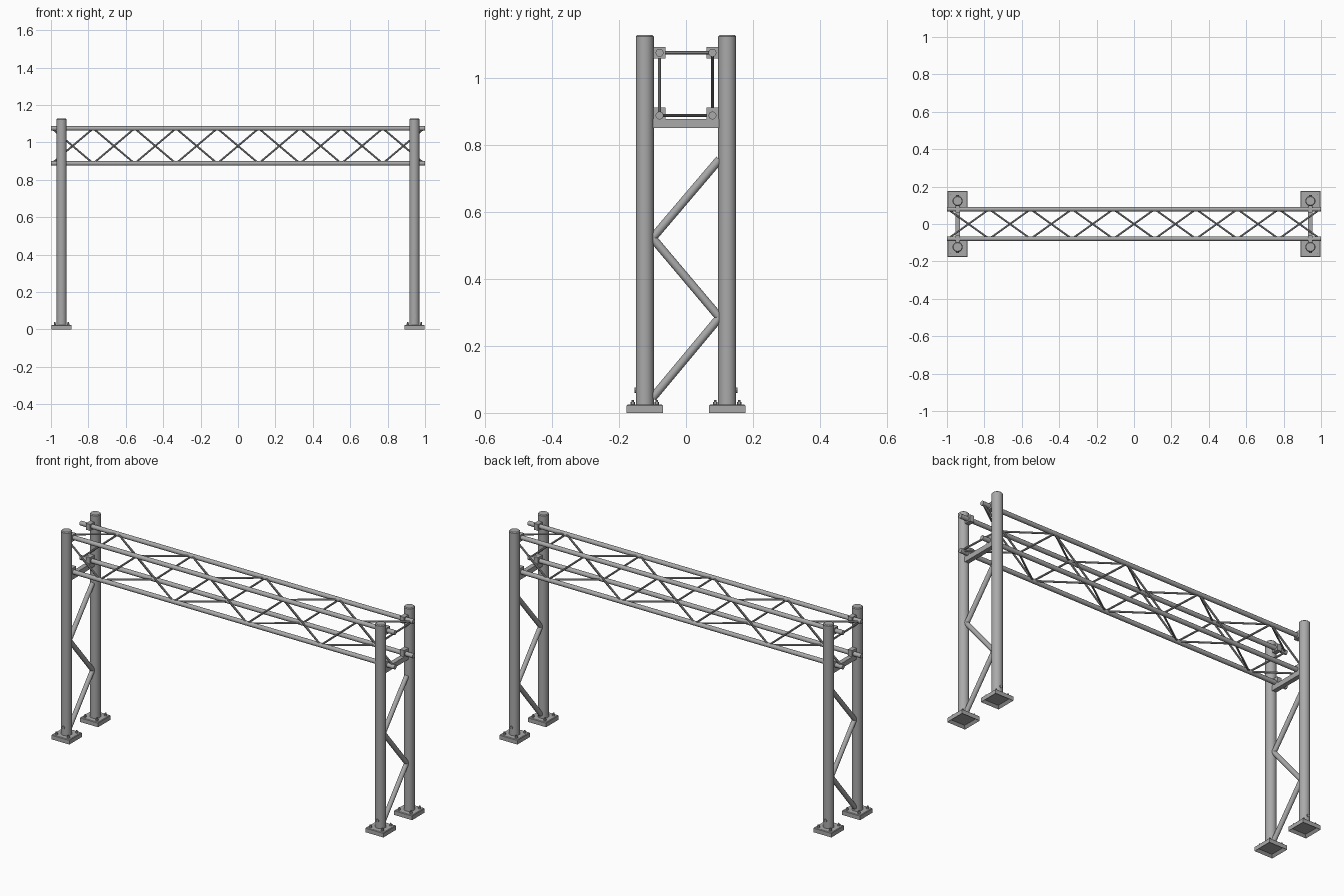
import bpy, bmesh, math
from mathutils import Vector

cube = bpy.data.objects.get("Cube")
if cube:
    bpy.data.objects.remove(cube, do_unlink=True)


def material(name, value):
    mat = bpy.data.materials.new(name)
    mat.use_nodes = True
    colour = (value, value, value, 1)
    mat.diffuse_color = colour
    bsdf = mat.node_tree.nodes["Principled BSDF"]
    bsdf.inputs["Base Color"].default_value = colour
    bsdf.inputs["Roughness"].default_value = 0.6
    return mat


steel = material("galvanised grey", 0.4)


def finish(bm, name, smooth=True):
    bmesh.ops.recalc_face_normals(bm, faces=bm.faces)
    mesh = bpy.data.meshes.new(name)
    bm.to_mesh(mesh)
    bm.free()
    mesh.materials.append(steel)
    obj = bpy.data.objects.new(name, mesh)
    bpy.context.collection.objects.link(obj)
    if smooth:
        bpy.ops.object.select_all(action="DESELECT")
        obj.select_set(True)
        bpy.context.view_layer.objects.active = obj
        bpy.ops.object.shade_smooth_by_angle(angle=math.radians(40))
    return obj


def add_tube(bm, start, end, radius, sides=12):
    a, b = Vector(start), Vector(end)
    axis = b - a
    made = bmesh.ops.create_cone(bm, cap_ends=True, segments=sides, radius1=radius,
                                 radius2=radius, depth=axis.length)["verts"]
    bmesh.ops.rotate(bm, verts=made, matrix=axis.to_track_quat("Z", "Y").to_matrix())
    bmesh.ops.translate(bm, verts=made, vec=(a + b) / 2)
    return made


def add_box(bm, centre, size):
    made = bmesh.ops.create_cube(bm, size=1)["verts"]
    bmesh.ops.scale(bm, verts=made, vec=size)
    bmesh.ops.translate(bm, verts=made, vec=centre)
    return made


POST_X, POST_Y, POST_R, POST_TOP = 0.943, 0.123, 0.027, 1.128
CHORD_Y, CHORD_LOW, CHORD_HIGH = 0.079, 0.888, 1.075
BASE_TOP = 0.025

for sx, x_name in ((1, "left"), (-1, "right")):
    x = sx * POST_X
    for sy, y_name in ((-1, "front"), (1, "back")):
        y = sy * POST_Y
        tag = f"{y_name}_{x_name}"

        # Post with a softened top rim
        bm = bmesh.new()
        add_tube(bm, (x, y, BASE_TOP), (x, y, POST_TOP), POST_R, 24)
        rim = [e for e in bm.edges if all(v.co.z > 1 for v in e.verts)]
        bmesh.ops.bevel(bm, geom=rim, offset=0.004, segments=1, affect="EDGES")
        finish(bm, f"post_{tag}")

        # Base plate with a recessed underside
        bm = bmesh.new()
        add_box(bm, (x, y, BASE_TOP / 2), (0.108, 0.108, BASE_TOP))
        rim = [e for e in bm.edges if all(v.co.z > 0.02 for v in e.verts)]
        bmesh.ops.bevel(bm, geom=rim, offset=0.003, segments=1, affect="EDGES")
        under = min(bm.faces, key=lambda f: f.calc_center_median().z)
        bmesh.ops.inset_individual(bm, faces=[under], thickness=0.018)
        bmesh.ops.translate(bm, verts=under.verts, vec=(0, 0, 0.012))
        finish(bm, f"base_plate_{tag}", smooth=False)

        # Anchor bolts and the earthing stud
        bm = bmesh.new()
        for dx in (-0.036, 0.036):
            for dy in (-0.036, 0.036):
                add_tube(bm, (x + dx, y + dy, BASE_TOP), (x + dx, y + dy, 0.033), 0.007, 6)
                add_tube(bm, (x + dx, y + dy, BASE_TOP), (x + dx, y + dy, 0.039), 0.004, 8)
        add_tube(bm, (x, y + sy * 0.02, 0.068), (x, y + sy * 0.031, 0.068), 0.008, 8)
        finish(bm, f"bolts_{tag}", smooth=False)

        # Clamps joining the chords to the post
        bm = bmesh.new()
        for z in (0.895, CHORD_HIGH):
            add_box(bm, (x, sy * 0.079, z), (0.025, 0.036, 0.035))
        finish(bm, f"chord_clamps_{tag}", smooth=False)

    # Zigzag bracing between the two posts
    bm = bmesh.new()
    heights = (0.045, 0.285, 0.522, 0.757)
    points = [(x, -0.1 if i % 2 == 0 else 0.1, z) for i, z in enumerate(heights)]
    for a, b in zip(points, points[1:]):
        add_tube(bm, a, b, 0.0125, 16)
    finish(bm, f"leg_bracing_{x_name}")

    # Cross beam carrying the truss
    bm = bmesh.new()
    add_box(bm, (x, 0, 0.8645), (0.025, 0.2, 0.027))
    finish(bm, f"cross_beam_{x_name}", smooth=False)

# Four long chords
for sy, y_name in ((-1, "front"), (1, "back")):
    for z, z_name in ((CHORD_LOW, "lower"), (CHORD_HIGH, "upper")):
        bm = bmesh.new()
        add_tube(bm, (-1, sy * CHORD_Y, z), (1, sy * CHORD_Y, z), 0.012, 12)
        finish(bm, f"chord_{z_name}_{y_name}")

# Lacing on the four truss faces, alternating between corner pairs
corners = {"front_low": (-CHORD_Y, CHORD_LOW), "front_high": (-CHORD_Y, CHORD_HIGH),
           "back_low": (CHORD_Y, CHORD_LOW), "back_high": (CHORD_Y, CHORD_HIGH)}
faces = {"front": ("front_high", "front_low"), "back": ("back_low", "back_high"),
         "top": ("front_high", "back_high"), "bottom": ("back_low", "front_low")}
BAYS = 9
for face, pair in faces.items():
    bm = bmesh.new()
    nodes = [(-0.995 + 1.99 * i / BAYS, *corners[pair[i % 2]]) for i in range(BAYS + 1)]
    for a, b in zip(nodes, nodes[1:]):
        add_tube(bm, a, b, 0.005, 8)
    finish(bm, f"lacing_{face}")
